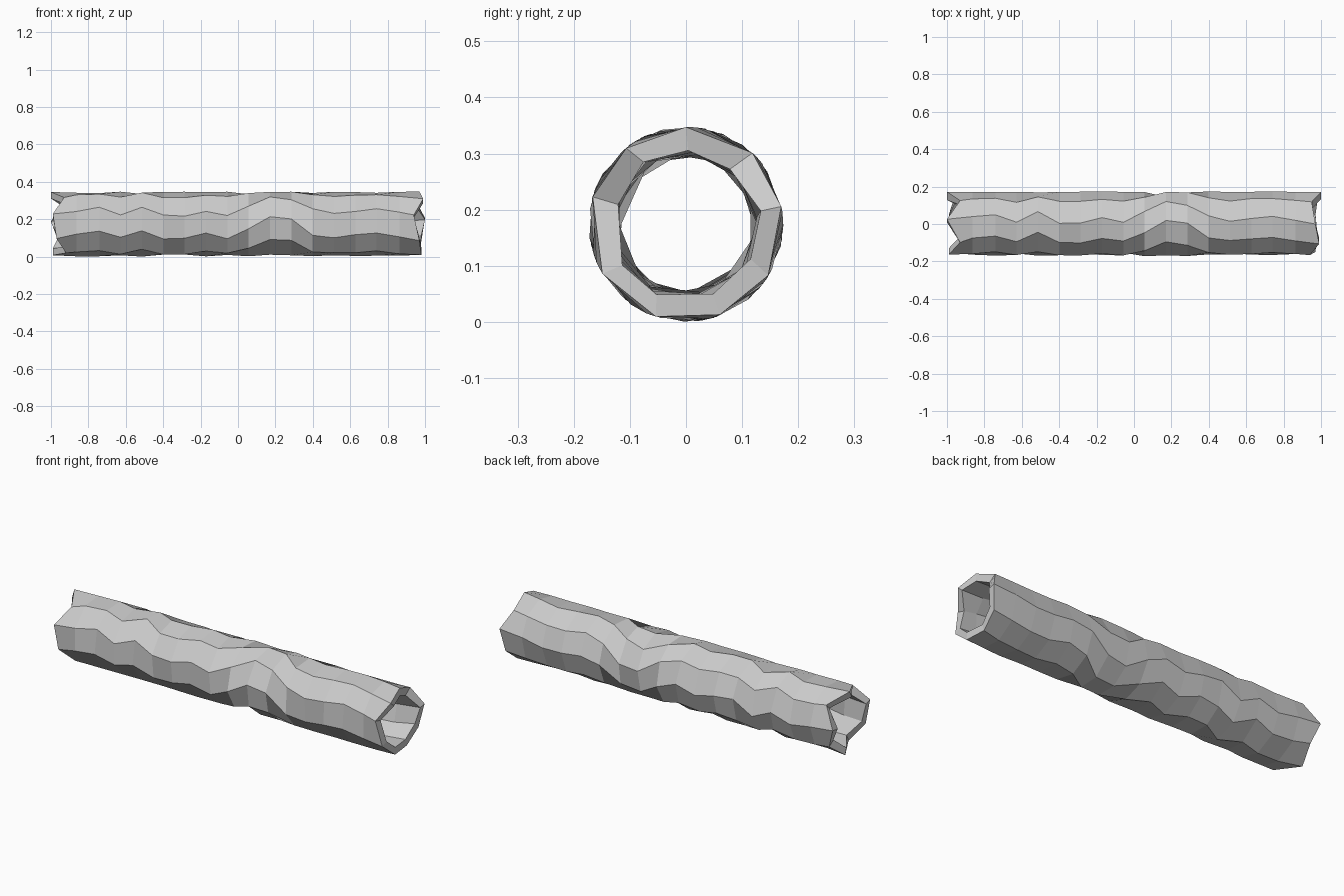
import bpy, bmesh, math, random

if "Cube" in bpy.data.objects:
    bpy.data.objects.remove(bpy.data.objects["Cube"])

random.seed(4)
SIDES, R, R_IN, CZ = 9, 0.174, 0.131, 0.174

# twist of each ring (degrees above the horizontal, measured on the front side)
twist = [-25, -20, -15, -27, -10, -27, -27, -18, -27, -11,
         11, 7, -18, -25, -20, -18, -25, -30]
# angular spacing of the bark ridges, and the ragged x of each end
ridge = [0, 44, 83, 121, 160, 200, 240, 280, 320]
left_x = [-0.97, -0.99, -0.93, -1.0, -0.93, -1.0, -0.96, -0.99, -0.92]
right_x = [0.97, 0.94, 0.99, 0.97, 0.95, 1.0, 0.98, 0.97, 0.98]
last = len(twist) - 1

bm = bmesh.new()


def shell(radius, jitter):
    """One wall of the log as a grid of rings."""
    rings = []
    for i, t in enumerate(twist):
        ring = []
        for k in range(SIDES):
            a = math.radians(t + ridge[k] + random.uniform(-3, 3))
            r = radius + random.uniform(-jitter, jitter)
            x = -0.97 + 1.94 * i / last
            if i == 0:
                x = left_x[k]
            elif i == last:
                x = right_x[k]
            elif i in (1, last - 1):
                x *= 1.01
            ring.append(bm.verts.new((x, -r * math.cos(a), CZ + r * math.sin(a))))
        rings.append(ring)
    return rings


def skin(a, b):
    """Quads between two closed rings."""
    for k in range(SIDES):
        n = (k + 1) % SIDES
        bm.faces.new((a[k], a[n], b[n], b[k]))


# bark outside and hollow inside
outer = shell(R - 0.001, 0.001)
inner = shell(R_IN, 0.006)
for rings in (outer, inner):
    for a, b in zip(rings, rings[1:]):
        skin(a, b)
# ragged end rims
skin(outer[0], inner[0])
skin(outer[last], inner[last])

bmesh.ops.recalc_face_normals(bm, faces=bm.faces)
mesh = bpy.data.meshes.new("hollow_log")
bm.to_mesh(mesh)
bm.free()
log = bpy.data.objects.new("hollow_log", mesh)
bpy.context.collection.objects.link(log)
